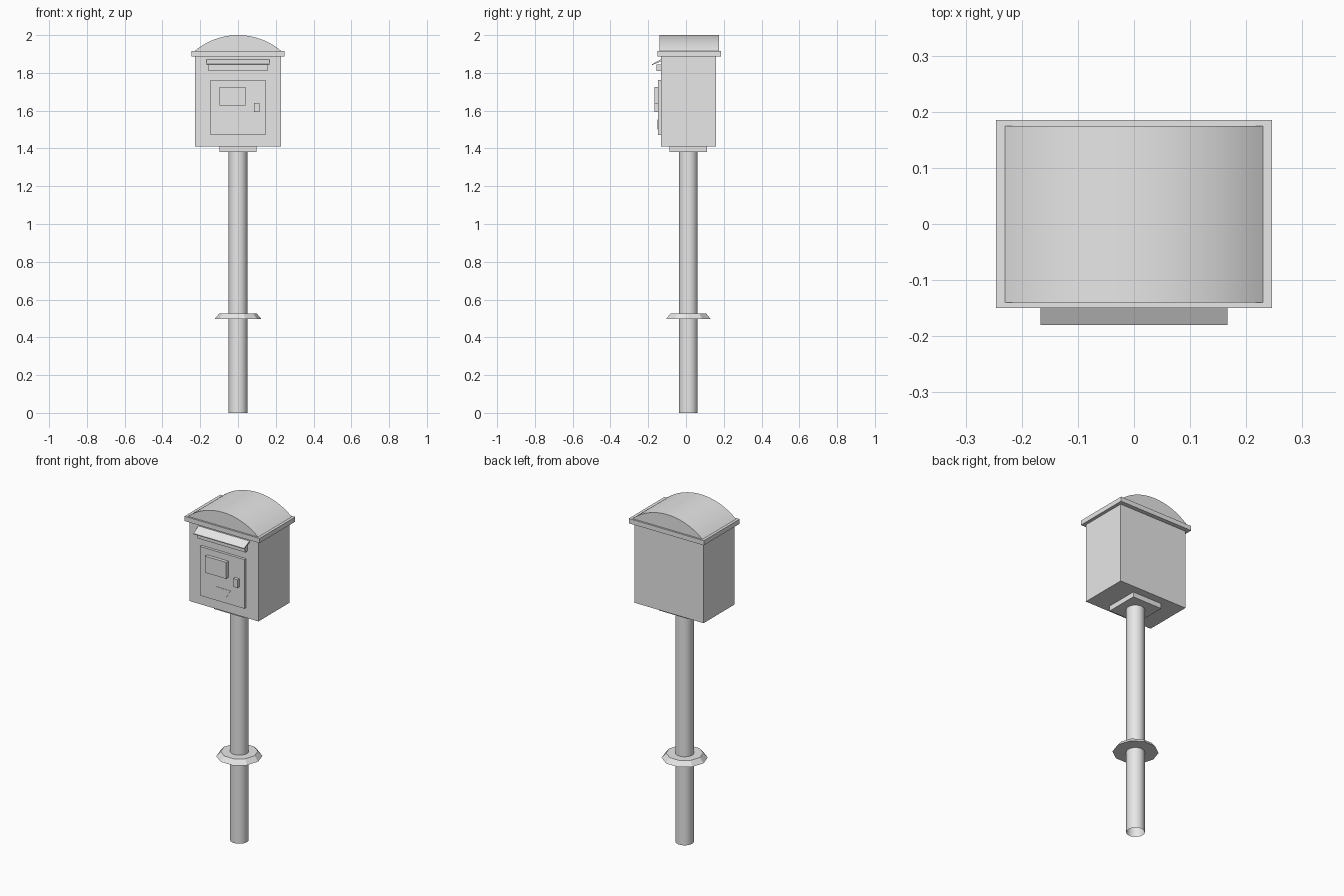
import bpy, bmesh, math

cube = bpy.data.objects.get("Cube")
if cube:
    bpy.data.objects.remove(cube, do_unlink=True)

grey = bpy.data.materials.new("light_grey")
grey.use_nodes = True
grey.diffuse_color = (0.8, 0.8, 0.8, 1)
grey.node_tree.nodes["Principled BSDF"].inputs["Base Color"].default_value = (0.8, 0.8, 0.8, 1)

POST_Y = 0.0125   # depth of the post axis


def finish(name, bm, smooth=False):
    bmesh.ops.recalc_face_normals(bm, faces=bm.faces[:])
    mesh = bpy.data.meshes.new(name)
    bm.to_mesh(mesh)
    bm.free()
    mesh.materials.append(grey)
    obj = bpy.data.objects.new(name, mesh)
    bpy.context.collection.objects.link(obj)
    if smooth:
        bpy.ops.object.select_all(action="DESELECT")
        obj.select_set(True)
        bpy.context.view_layer.objects.active = obj
        bpy.ops.object.shade_smooth_by_angle(angle=math.radians(40))
    return obj


def prism(name, profile, axis, start, end, smooth=False):
    """Extrude a closed profile along x (profile in y, z) or y (profile in x, z)."""
    bm = bmesh.new()
    place = (lambda a, b: (start, a, b)) if axis == "x" else (lambda a, b: (a, start, b))
    face = bm.faces.new([bm.verts.new(place(a, b)) for a, b in profile])
    verts = [g for g in bmesh.ops.extrude_face_region(bm, geom=[face])["geom"]
             if isinstance(g, bmesh.types.BMVert)]
    d = end - start
    bmesh.ops.translate(bm, verts=verts, vec=(d, 0, 0) if axis == "x" else (0, d, 0))
    return finish(name, bm, smooth)


def box(name, x0, x1, y0, y1, z0, z1):
    return prism(name, [(x0, z0), (x1, z0), (x1, z1), (x0, z1)], "y", y0, y1)


def round_part(name, sides, r_low, r_high, z0, z1, capped, smooth=False):
    bm = bmesh.new()
    bmesh.ops.create_cone(bm, cap_ends=capped, segments=sides,
                          radius1=r_low, radius2=r_high, depth=z1 - z0)
    # put a corner on the x axis
    first = bm.verts[:][0].co
    turn = -math.atan2(first.y, first.x)
    for v in bm.verts:
        x, y = v.co.x, v.co.y
        v.co.x = x * math.cos(turn) - y * math.sin(turn)
        v.co.y = x * math.sin(turn) + y * math.cos(turn) + POST_Y
        v.co.z += (z0 + z1) / 2
    return finish(name, bm, smooth)


# Post, open at the ends, with its bevelled collar
round_part("post", 18, 0.05, 0.05, 0, 1.385, False, True)
round_part("post_collar", 10, 0.124, 0.1, 0.497, 0.525, True)

# Case and lid
box("mounting_plate", -0.098, 0.098, -0.087, 0.111, 1.381, 1.411)
box("case", -0.227, 0.227, -0.132, 0.159, 1.411, 1.89)
box("lid_rim", -0.246, 0.246, -0.15, 0.185, 1.887, 1.915)

# Arched roof
half, rise, steps = 0.23, 0.085, 24
radius = (half ** 2 + rise ** 2) / (2 * rise)
sweep = math.asin(half / radius)
angles = [sweep * (2 * i / steps - 1) for i in range(steps + 1)]
arc = [(radius * math.sin(a), 2 - radius + radius * math.cos(a)) for a in angles]
prism("arched_roof", arc, "y", -0.14, 0.175, True)

# Letter slot and sloping flap
box("letter_slot", -0.156, 0.156, -0.155, -0.13, 1.81, 1.845)
prism("slot_flap", [(-0.18, 1.841), (-0.18, 1.846), (-0.13, 1.873), (-0.13, 1.862)],
      "x", -0.167, 0.167)

# Door with its fittings
box("door", -0.146, 0.146, -0.148, -0.13, 1.471, 1.762)
box("door_panel", -0.098, 0.04, -0.168, -0.146, 1.627, 1.725)
box("door_latch", 0.085, 0.113, -0.166, -0.146, 1.592, 1.64)
prism("slanted_plate", [(-0.074, 1.5), (0.024, 1.5), (0.055, 1.553), (-0.042, 1.553)],
      "y", -0.15, -0.146)
